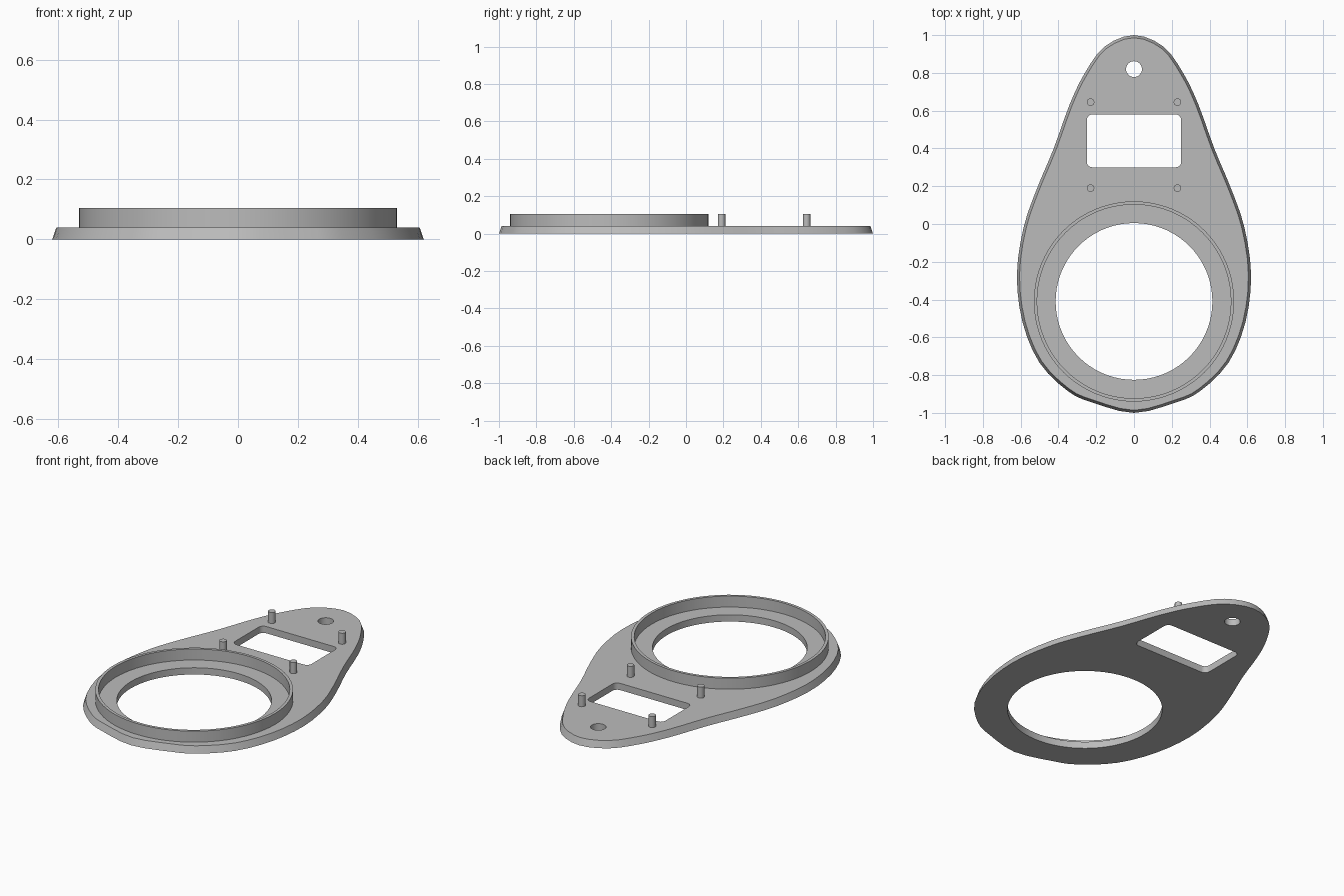
import bpy
import bmesh
import math
from mathutils import Vector

cube = bpy.data.objects.get("Cube")
if cube:
    bpy.data.objects.remove(cube, do_unlink=True)

GREY = (0.5, 0.5, 0.5, 1)
grey = bpy.data.materials.new("plain grey")
grey.use_nodes = True
grey.diffuse_color = GREY
grey.node_tree.nodes["Principled BSDF"].inputs["Base Color"].default_value = GREY

PLATE_TOP, RIM_TOP = 0.04, 0.105
RING_Y = -0.41


def circle(x, y, r, n):
    return [Vector((x + r * math.cos(math.tau * i / n), y + r * math.sin(math.tau * i / n)))
            for i in range(n)]


def rounded_rect(cx, cy, hx, hy, r, steps=5):
    pts = []
    for q, (sx, sy) in enumerate([(1, 1), (-1, 1), (-1, -1), (1, -1)]):
        for i in range(steps + 1):
            a = math.pi / 2 * (q + i / steps)
            pts.append(Vector((cx + sx * (hx - r) + r * math.cos(a),
                               cy + sy * (hy - r) + r * math.sin(a))))
    return pts


def smooth_loop(pts, steps):
    """Closed Catmull-Rom curve through the points."""
    out, n = [], len(pts)
    for i in range(n):
        a, b, c, d = (pts[(i + k) % n] for k in (-1, 0, 1, 2))
        for s in range(steps):
            t = s / steps
            out.append(0.5 * (2 * b + (c - a) * t + (2 * a - 5 * b + 4 * c - d) * t ** 2
                              + (3 * b - a - 3 * c + d) * t ** 3))
    return out


def inset(pts, dist):
    out = []
    for i, p in enumerate(pts):
        t = (pts[(i + 1) % len(pts)] - pts[i - 1]).normalized()
        out.append(p + dist * Vector((-t.y, t.x)))
    return out


def slab(name, loops, z0, z1):
    """Solid between two heights; loops are (bottom, top) pairs, holes after the outline."""
    bm = bmesh.new()
    rims = ([], [])
    for pair in loops:
        rows = [[bm.verts.new((p.x, p.y, z)) for p in pts] for pts, z in zip(pair, (z0, z1))]
        n = len(rows[0])
        for i in range(n):
            j = (i + 1) % n
            bm.faces.new((rows[0][i], rows[0][j], rows[1][j], rows[1][i]))
            for rim, row in zip(rims, rows):
                rim.append(bm.edges.get((row[i], row[j])))
    for rim in rims:
        bmesh.ops.triangle_fill(bm, edges=rim, use_beauty=True)
    bmesh.ops.recalc_face_normals(bm, faces=bm.faces)
    mesh = bpy.data.meshes.new(name)
    bm.to_mesh(mesh)
    bm.free()
    mesh.materials.append(grey)
    obj = bpy.data.objects.new(name, mesh)
    bpy.context.collection.objects.link(obj)
    bpy.ops.object.select_all(action="DESELECT")
    obj.select_set(True)
    bpy.context.view_layer.objects.active = obj
    bpy.ops.object.shade_smooth_by_angle(angle=math.radians(30))
    return obj


# Teardrop plate with a sloping edge, a large round opening, a window and a hanging hole
right_side = [(0, -1), (0.22, -0.945), (0.35, -0.885), (0.5, -0.735), (0.59, -0.52),
              (0.62, -0.27), (0.585, -0.02), (0.515, 0.185), (0.425, 0.4),
              (0.34, 0.635), (0.26, 0.8), (0.155, 0.94), (0, 1)]
left_side = [(-x, y) for x, y in reversed(right_side[1:-1])]
outline = smooth_loop([Vector(p) for p in right_side + left_side], 3)
holes = [circle(0, RING_Y, 0.415, 72),
         rounded_rect(0, 0.44, 0.25, 0.14, 0.03),
         circle(0, 0.82, 0.042, 32)]
slab("base_plate", [(outline, inset(outline, 0.014))] + [(h, h) for h in holes], 0, PLATE_TOP)

# Raised thin rim around the round opening
rim_loops = [circle(0, RING_Y, r, 80) for r in (0.53, 0.513)]
slab("round_rim", [(c, c) for c in rim_loops], PLATE_TOP, RIM_TOP)

# Four mounting pins around the window
for side, x in (("right", -0.23), ("left", 0.23)):
    for end, y in (("front", 0.19), ("back", 0.645)):
        pin = circle(x, y, 0.02, 24)
        slab(f"pin_{end}_{side}", [(pin, pin)], PLATE_TOP, RIM_TOP)
